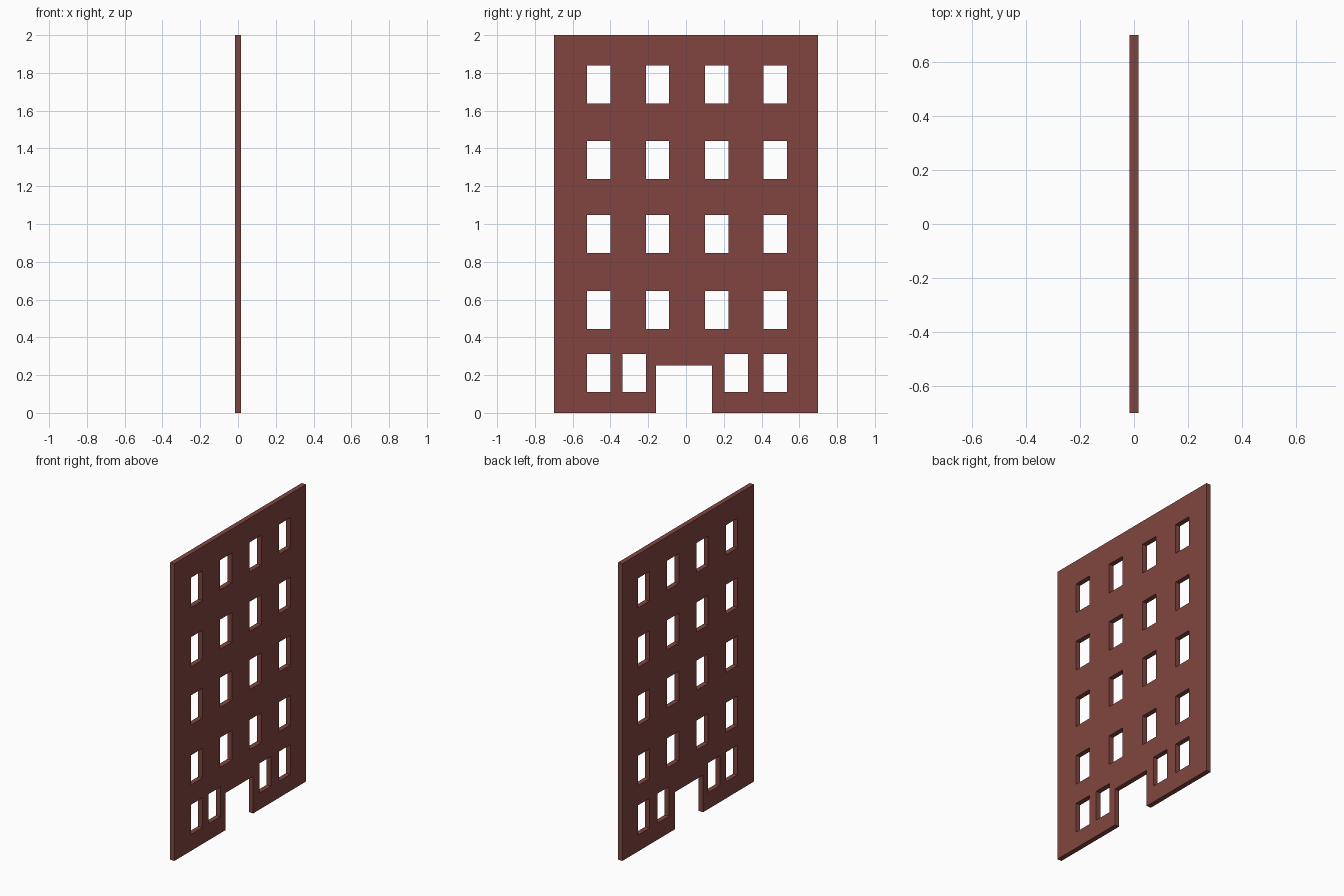
import bpy
import bmesh

if "Cube" in bpy.data.objects:
    bpy.data.objects.remove(bpy.data.objects["Cube"])

HALF_W, HEIGHT, HALF_T = 0.7, 2.0, 0.0165
WIN_W, WIN_H = 0.124, 0.2

# Openings as (y0, y1, z0, z1): doorway, ground-floor windows, four upper rows
openings = [(-0.159, 0.138, 0.0, 0.25)]


def add_row(z, lefts):
    for y in lefts:
        openings.append((y, round(y + WIN_W, 4), z, round(z + WIN_H, 4)))


add_row(0.111, (-0.524, -0.336, 0.203, 0.41))
for z in (0.444, 0.847, 1.239, 1.639):
    add_row(z, (-0.524, -0.213, 0.1, 0.41))

# Split the facade into a grid along the opening edges, keeping the solid cells
ys = sorted({-HALF_W, HALF_W} | {y for o in openings for y in o[:2]})
zs = sorted({0.0, HEIGHT} | {z for o in openings for z in o[2:]})


def is_open(y, z):
    return any(a < y < b and c < z < d for a, b, c, d in openings)


bm = bmesh.new()
grid = {(y, z): bm.verts.new((-HALF_T, y, z)) for y in ys for z in zs}
for y0, y1 in zip(ys, ys[1:]):
    for z0, z1 in zip(zs, zs[1:]):
        if not is_open((y0 + y1) / 2, (z0 + z1) / 2):
            bm.faces.new([grid[p] for p in ((y0, z0), (y0, z1), (y1, z1), (y1, z0))])
bmesh.ops.delete(bm, geom=[v for v in bm.verts if not v.link_faces], context='VERTS')

# Thicken the facade into a wall slab
result = bmesh.ops.extrude_face_region(bm, geom=bm.faces[:], use_keep_orig=True)
moved = [g for g in result["geom"] if isinstance(g, bmesh.types.BMVert)]
bmesh.ops.translate(bm, verts=moved, vec=(2 * HALF_T, 0, 0))
bmesh.ops.recalc_face_normals(bm, faces=bm.faces[:])

mesh = bpy.data.meshes.new("building_wall")
bm.to_mesh(mesh)
bm.free()
wall = bpy.data.objects.new("building_wall", mesh)
bpy.context.collection.objects.link(wall)

# Brick red
brick = bpy.data.materials.new("brick_red")
brick.diffuse_color = (0.22, 0.06, 0.05, 1)
brick.use_nodes = True
brick.node_tree.nodes["Principled BSDF"].inputs["Base Color"].default_value = brick.diffuse_color
mesh.materials.append(brick)
